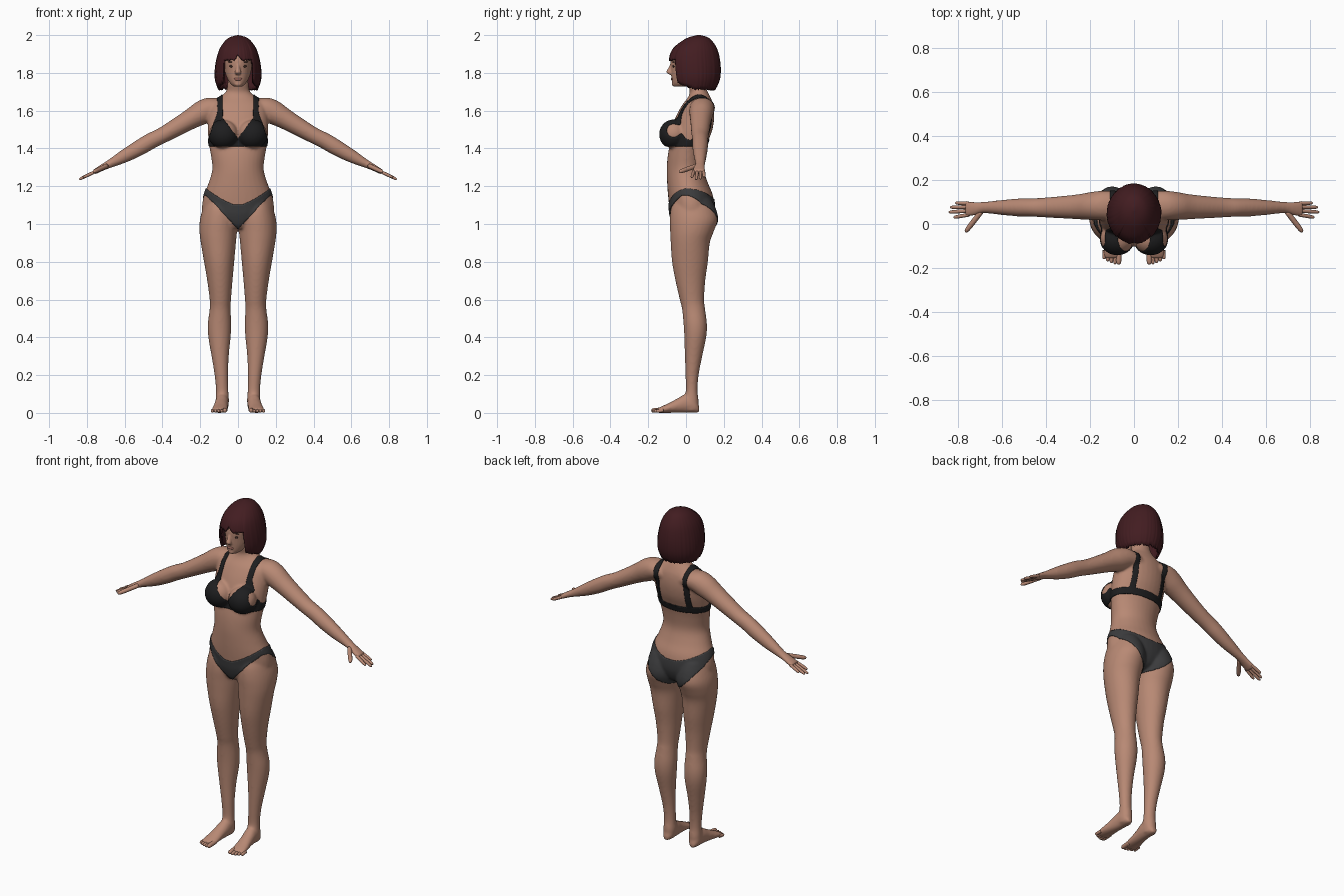
import bpy
import bmesh
import math
import random
from mathutils import Vector, Matrix

random.seed(4)
if "Cube" in bpy.data.objects:
    bpy.data.objects.remove(bpy.data.objects["Cube"])

X, Y, Z = Vector((1, 0, 0)), Vector((0, 1, 0)), Vector((0, 0, 1))
SIDES = (1, -1)


def material(name, r, g, b):
    mat = bpy.data.materials.new(name)
    mat.use_nodes = True
    mat.diffuse_color = (r, g, b, 1)
    shader = mat.node_tree.nodes["Principled BSDF"]
    shader.inputs["Base Color"].default_value = (r, g, b, 1)
    shader.inputs["Roughness"].default_value = 0.7
    return mat


SKIN = material("skin", 0.48, 0.25, 0.175)
HAIR = material("dark red hair", 0.055, 0.012, 0.015)
BLACK = material("black cloth", 0.013, 0.013, 0.014)
GREY = material("grey cloth", 0.045, 0.045, 0.047)
LIP = material("lip", 0.36, 0.15, 0.12)
DARK = material("dark eye", 0.05, 0.025, 0.02)


def smooth_rows(rows, steps=4):
    """Catmull-Rom resampling of a list of equal-length tuples."""
    out = []
    for i in range(len(rows) - 1):
        p0, p1 = rows[max(i - 1, 0)], rows[i]
        p2, p3 = rows[i + 1], rows[min(i + 2, len(rows) - 1)]
        for s in range(steps):
            t = s / steps
            out.append(tuple(
                0.5 * (2 * b + (c - a) * t + (2 * a - 5 * b + 4 * c - d) * t * t
                       + (3 * b - a - 3 * c + d) * t ** 3)
                for a, b, c, d in zip(p0, p1, p2, p3)))
    return out + [tuple(rows[-1])]


def tube(bm, rows, a, b, side=1, segs=32):
    """Loft elliptical rings (x, y, z, radius along a, radius along b)."""
    rings = []
    for x, y, z, ra, rb in smooth_rows(rows):
        ring = []
        for k in range(segs):
            ang = math.tau * k / segs
            co = Vector((x, y, z)) + a * (max(ra, 0.001) * math.cos(ang))
            co += b * (max(rb, 0.001) * math.sin(ang))
            co.x *= side
            ring.append(bm.verts.new(co))
        rings.append(ring)
    for lo, hi in zip(rings, rings[1:]):
        for k in range(segs):
            n = (k + 1) % segs
            bm.faces.new((lo[k], lo[n], hi[n], hi[k]))
    bm.faces.new(rings[0])
    bm.faces.new(rings[-1])


def digit(bm, base, tip, r, side):
    """A round-ended finger or toe."""
    base, tip = Vector(base), Vector(tip)
    a = (tip - base).cross(Z).normalized()
    b = (tip - base).cross(a).normalized()
    rows = [(*base.lerp(tip, t), r * k, r * k)
            for t, k in ((0, 1), (0.5, 1), (0.8, 0.92), (0.95, 0.65), (1, 0.1))]
    tube(bm, rows, a, b, side, 12)


def ball(bm, center, radii):
    m = Matrix.Translation(center) @ Matrix.Diagonal((*radii, 1))
    bmesh.ops.create_uvsphere(bm, u_segments=24, v_segments=16, radius=1, matrix=m)


def finish(name, bm, mat, recalc=True):
    if recalc:
        bmesh.ops.recalc_face_normals(bm, faces=bm.faces[:])
    mesh = bpy.data.meshes.new(name)
    bm.to_mesh(mesh)
    bm.free()
    obj = bpy.data.objects.new(name, mesh)
    bpy.context.collection.objects.link(obj)
    mesh.materials.append(mat)
    mesh.shade_smooth()
    return obj


def fuse(obj, voxel, rounds, mat):
    """Merge overlapping volumes into one soft skin."""
    remesh = obj.modifiers.new("merge", 'REMESH')
    remesh.mode = 'VOXEL'
    remesh.voxel_size = voxel
    soften = obj.modifiers.new("soften", 'SMOOTH')
    soften.factor, soften.iterations = 0.5, rounds
    deps = bpy.context.evaluated_depsgraph_get()
    mesh = bpy.data.meshes.new_from_object(obj.evaluated_get(deps))
    obj.modifiers.clear()
    obj.data = mesh
    mesh.materials.clear()
    mesh.materials.append(mat)
    mesh.shade_smooth()


def span(z, outer, inner, front, back):
    """Horizontal ring from its left, right, front and back limits."""
    return ((outer + inner) / 2, (front + back) / 2, z,
            (outer - inner) / 2, (back - front) / 2)


# Torso and neck: height, half width, front, back
torso = [(0.975, .05, -.05, .07), (1.0, .12, -.07, .12), (1.05, .182, -.085, .145),
         (1.1, .19, -.09, .15), (1.16, .178, -.096, .14), (1.22, .155, -.1, .115),
         (1.29, .136, -.102, .095), (1.36, .143, -.097, .1), (1.43, .155, -.085, .115),
         (1.5, .16, -.078, .14), (1.57, .16, -.053, .15), (1.63, .15, -.02, .145),
         (1.67, .1, .01, .13), (1.7, .064, .02, .115), (1.74, .056, .01, .1),
         (1.8, .05, 0, .1)]
# Leg: height, outer, inner, front, back
leg = [(1.13, .17, .03, -.06, .13), (1.08, .187, .01, -.08, .155),
       (1.02, .202, 0, -.086, .167), (.96, .204, .005, -.084, .147),
       (.9, .197, .011, -.081, .126), (.8, .18, .02, -.074, .116),
       (.7, .163, .029, -.056, .102), (.6, .15, .037, -.033, .096),
       (.55, .15, .039, -.021, .101), (.47, .16, .036, -.013, .111),
       (.4, .157, .039, -.009, .107), (.3, .14, .049, -.006, .086),
       (.2, .124, .052, -.003, .067), (.12, .117, .051, -.001, .061),
       (.06, .119, .048, -.01, .067), (.012, .115, .055, 0, .062)]
# Foot: y, centre x, half width, height
foot = [(.07, .085, .015, .035), (.045, .085, .032, .08), (0, .085, .036, .1),
        (-.05, .09, .037, .074), (-.1, .095, .041, .048), (-.135, .098, .043, .032),
        (-.155, .1, .036, .022)]
# Arm and palm: centre, depth radius, height radius
arm = [(.06, .085, 1.615, .06, .055), (.13, .085, 1.615, .066, .061),
       (.19, .082, 1.59, .064, .063), (.26, .078, 1.55, .056, .053),
       (.39, .075, 1.475, .046, .043), (.46, .075, 1.44, .042, .043),
       (.52, .075, 1.405, .041, .042), (.6, .075, 1.36, .034, .035),
       (.68, .075, 1.318, .026, .022), (.72, .07, 1.298, .031, .017),
       (.765, .068, 1.273, .038, .013)]

bm = bmesh.new()
tube(bm, [span(z, w, -w, f, b) for z, w, f, b in torso], X, Y)
for s in SIDES:
    tube(bm, [span(*row) for row in leg], X, Y, s)
    tube(bm, [(x, y, h / 2, w, h / 2) for y, x, w, h in foot], X, Z, s)
    tube(bm, arm, Y, Vector((.48, 0, .88)), s)
    ball(bm, (s * .076, -.065, 1.475), (.078, .074, .075))
body = finish("body", bm, SKIN)
fuse(body, 0.007, 8, SKIN)

# Fingers and thumbs
bm = bmesh.new()
for s in SIDES:
    for y, tip_x, tip_y in ((.042, .82, .03), (.06, .842, .054),
                            (.077, .836, .076), (.093, .812, .096)):
        digit(bm, (.75, y, 1.28), (tip_x, tip_y, 1.28 - (tip_x - .75) * .48), .0085, s)
    digit(bm, (.695, .055, 1.308), (.766, -.037, 1.275), .012, s)
finish("fingers", bm, SKIN)

# Toes, from the big toe outwards
bm = bmesh.new()
for s in SIDES:
    for i, tip in enumerate((-.184, -.183, -.178, -.17, -.16)):
        r = .0125 if i == 0 else .009
        x = .068 + .0165 * i
        digit(bm, (x, -.12, r + .004), (x + .002, tip, r), r, s)
finish("toes", bm, SKIN)

# Head with nose
skull = [(1.728, .022, -.064, -.01), (1.745, .042, -.073, .03), (1.78, .061, -.077, .08),
         (1.82, .072, -.08, .13), (1.87, .078, -.081, .15), (1.92, .075, -.06, .145),
         (1.95, .055, -.025, .115), (1.965, .02, .02, .08)]
bm = bmesh.new()
tube(bm, [span(z, w, -w, f, b) for z, w, f, b in skull], X, Y)
tube(bm, [(0, -.07, 1.855, .008, .01), (0, -.08, 1.825, .011, .014),
          (0, -.088, 1.803, .016, .016), (0, -.078, 1.79, .012, .008)], X, Y)
ball(bm, (0, -.063, 1.742), (.02, .012, .014))
fuse(finish("head", bm, SKIN), 0.004, 3, SKIN)

# Eyes, brows and lips
bm = bmesh.new()
for s in SIDES:
    ball(bm, (s * .033, -.066, 1.835), (.014, .006, .006))
    ball(bm, (s * .035, -.066, 1.858), (.018, .006, .003))
finish("eyes_and_brows", bm, DARK)
bm = bmesh.new()
ball(bm, (0, -.073, 1.767), (.022, .007, .0075))
finish("lips", bm, LIP)

# Bob hair: height, half width, front, back
bob = smooth_rows([(2.0, .003, .06, .075), (1.99, .04, .02, .112), (1.97, .068, -.02, .138),
                   (1.93, .096, -.068, .164), (1.88, .113, -.09, .178),
                   (1.82, .123, -.092, .184), (1.76, .122, -.082, .178),
                   (1.7, .1, -.055, .15)])


def bob_ring(z):
    for hi, lo in zip(bob, bob[1:]):
        if z >= lo[0]:
            t = min(1, (hi[0] - z) / (hi[0] - lo[0]))
            return [p + (q - p) * t for p, q in zip(hi, lo)]
    return bob[-1]


def hem(deg):
    """Fringe over the face, long sides and back."""
    if deg < 41:
        return 1.868 + .03 * max(0, 1 - deg / 10)
    return 1.745 - .033 * min(1, (deg - 41) / 50)


bm = bmesh.new()
COLS, ROWS = 144, 22
grid = []
for c in range(COLS):
    phi = math.tau * c / COLS
    low = hem(min(math.degrees(phi), 360 - math.degrees(phi))) + random.uniform(-.006, .006)
    wave = random.uniform(-.014, .008)
    column = []
    for r in range(ROWS + 1):
        t = r / ROWS
        z, w, f, b = bob_ring(2 - (2 - low) * t ** 1.7)
        k = 1 + wave * t
        column.append(bm.verts.new((w * k * math.sin(phi),
                                    (f + b) / 2 - (b - f) / 2 * k * math.cos(phi), z)))
    grid.append(column)
for c in range(COLS):
    p, q = grid[c], grid[(c + 1) % COLS]
    for r in range(ROWS):
        bm.faces.new((p[r], p[r + 1], q[r + 1], q[r]))
bm.faces.new([column[0] for column in grid])
hair = finish("bob_hair", bm, HAIR)
shell = hair.modifiers.new("thickness", 'SOLIDIFY')
shell.thickness, shell.offset = 0.012, -1


# Two-piece swimwear, lifted from the body surface
def garment(name, rule, mat):
    bm = bmesh.new()
    bm.from_mesh(body.data)
    outside = [f for f in bm.faces if not rule(*f.calc_center_median())]
    bmesh.ops.delete(bm, geom=outside, context='FACES')
    rim = {v: [e.other_vert(v) for e in v.link_edges if e.is_boundary]
           for v in bm.verts if v.is_boundary}
    for _ in range(4):
        moved = {v: v.co * .5 + sum((n.co for n in near), Vector()) * (.5 / len(near))
                 for v, near in rim.items() if near}
        for v, co in moved.items():
            v.co = co
    bm.normal_update()
    for v in bm.verts:
        v.co += v.normal * 0.004
    obj = finish(name, bm, mat, recalc=False)
    cloth = obj.modifiers.new("thickness", 'SOLIDIFY')
    cloth.thickness, cloth.offset = 0.006, -1


def top_rule(x, y, z):
    a = abs(x)
    band = 1.413 < z < 1.447 and a < .2
    strap = z > 1.43 and .082 < a < .108
    cup = y < .03 and 1.413 < z < min(1.45 + 1.35 * a, 1.565 - 2.9 * (a - .115))
    return band or strap or cup


def bottom_rule(x, y, z):
    a = abs(x)
    t = min(1, max(0, (y + .02) / .1))
    upper = (1 - t) * (1.1 + .085 * (a / .165) ** 1.5) + t * (1.13 + .055 * (a / .17) ** 2)
    lower = (1 - t) * (.975 + 1.05 * a) + t * (.965 + 4.8 * a * a)
    return lower < z < min(upper, 1.195)


garment("bikini_top", top_rule, BLACK)
garment("bikini_bottom", bottom_rule, GREY)
